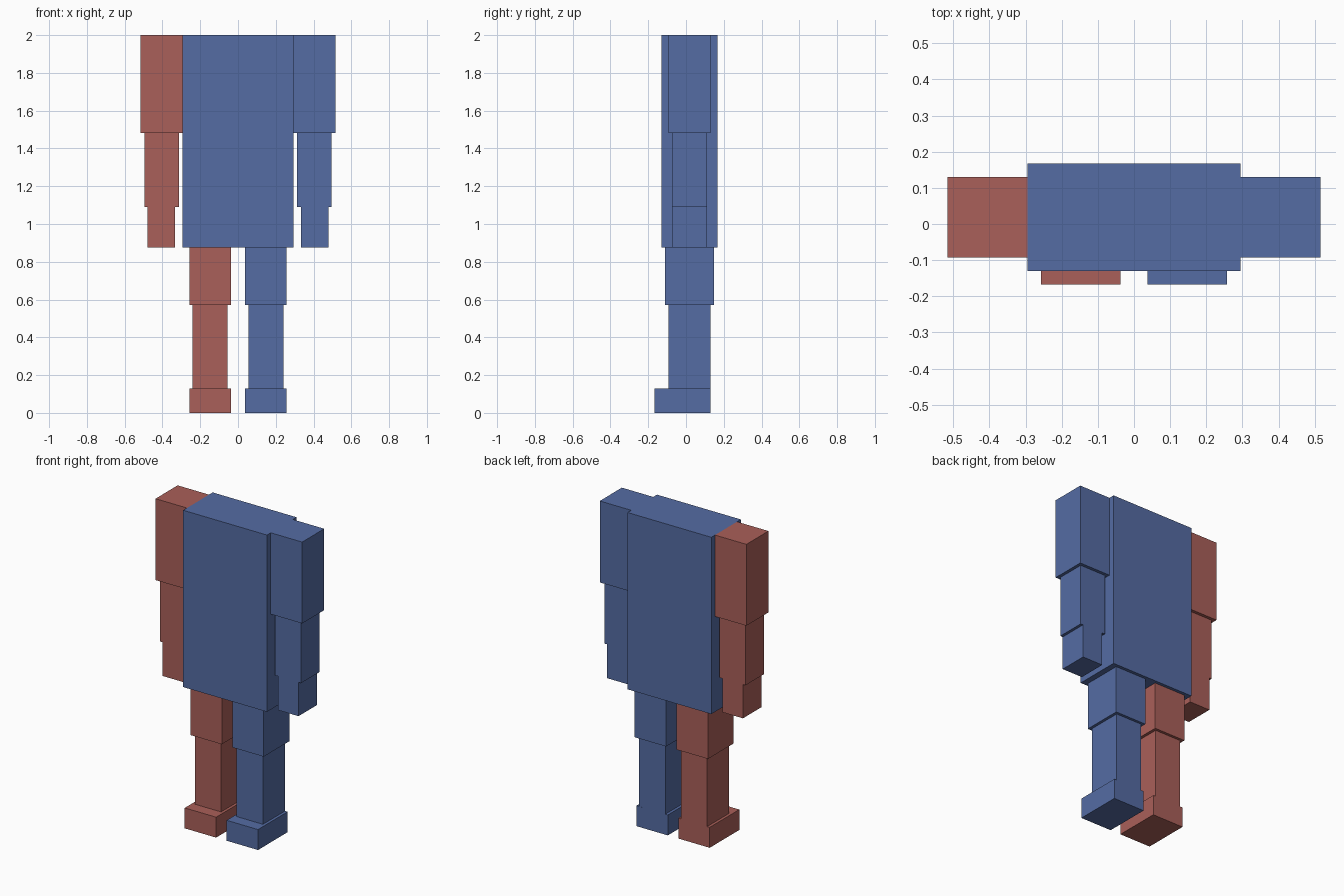
import bpy

# Remove the default cube
cube = bpy.data.objects.get("Cube")
if cube:
    bpy.data.objects.remove(cube, do_unlink=True)


def material(name, rgb):
    mat = bpy.data.materials.new(name)
    color = (*rgb, 1.0)
    mat.diffuse_color = color
    mat.use_nodes = True
    mat.node_tree.nodes["Principled BSDF"].inputs["Base Color"].default_value = color
    return mat


BLUE = material("blue", (0.09, 0.15, 0.37))
RED = material("red", (0.40, 0.115, 0.10))


def box(name, xs, ys, zs, mat):
    """Box spanning the given x, y and z ranges."""
    bpy.ops.mesh.primitive_cube_add(size=1)
    obj = bpy.context.object
    obj.name = obj.data.name = name
    obj.location = [(a + b) / 2 for a, b in (xs, ys, zs)]
    obj.scale = [abs(b - a) for a, b in (xs, ys, zs)]
    bpy.ops.object.transform_apply(location=True, rotation=False, scale=True)
    obj.data.materials.append(mat)
    return obj


# Torso
box("torso", (-0.295, 0.295), (-0.13, 0.167), (0.875, 2.0), BLUE)

# Limb segments, given for the +x side
LIMBS = {
    "upper_arm": ((0.295, 0.516), (-0.092, 0.13), (1.482, 2.0)),
    "forearm": ((0.313, 0.496), (-0.074, 0.11), (1.09, 1.482)),
    "hand": ((0.333, 0.478), (-0.074, 0.11), (0.875, 1.09)),
    "thigh": ((0.037, 0.258), (-0.11, 0.147), (0.572, 0.875)),
    "shin": ((0.055, 0.24), (-0.092, 0.13), (0.13, 0.572)),
    "foot": ((0.037, 0.258), (-0.167, 0.13), (0.0, 0.13)),
}

# Blue limbs on the left, red mirrored limbs on the right
for side, sign, mat in (("left", 1, BLUE), ("right", -1, RED)):
    for part, (xs, ys, zs) in LIMBS.items():
        box(f"{side}_{part}", [sign * x for x in xs], ys, zs, mat)
